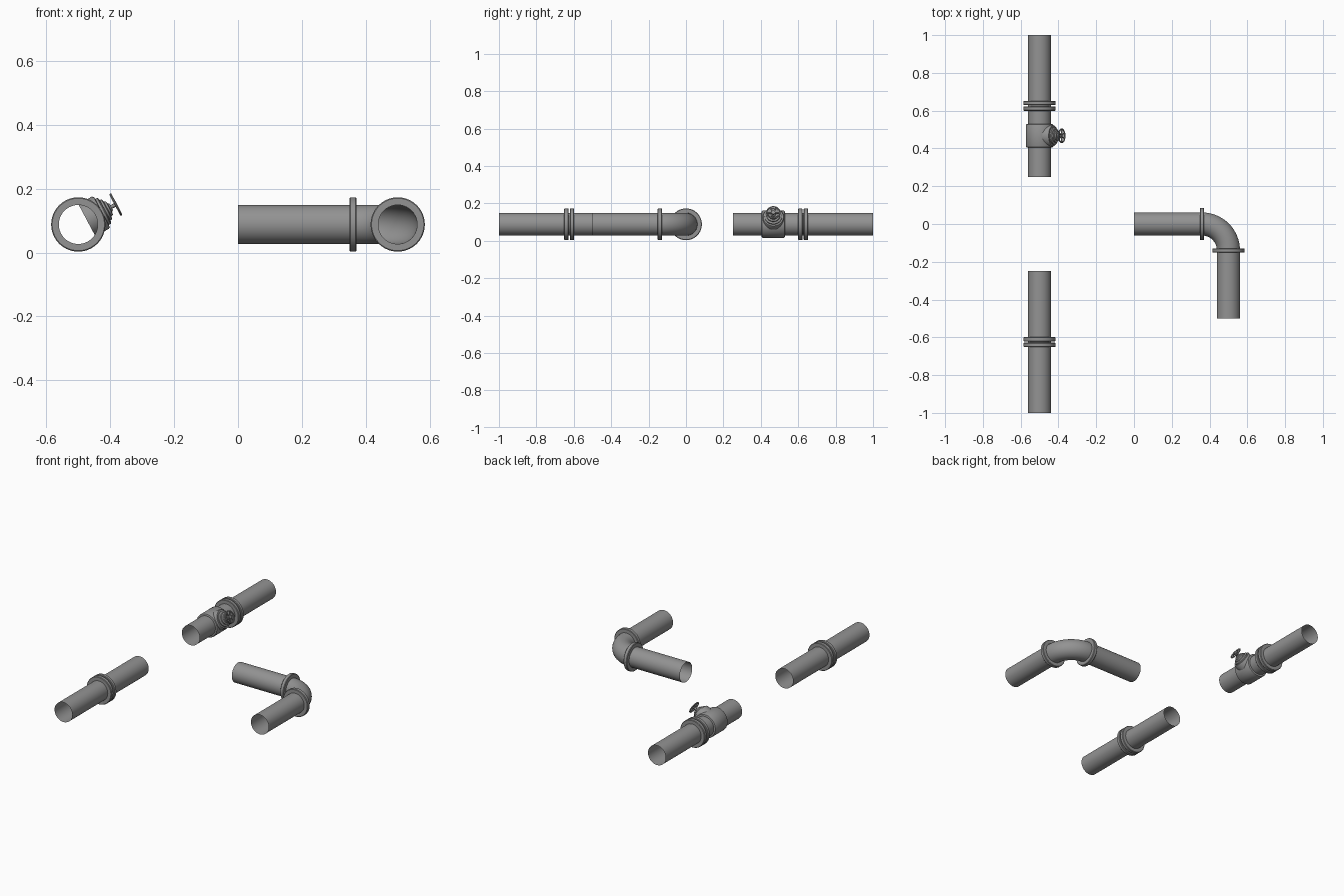
import bpy, bmesh
from math import sin, cos, pi, radians
from mathutils import Vector, Matrix

if "Cube" in bpy.data.objects:
    bpy.data.objects.remove(bpy.data.objects["Cube"], do_unlink=True)

AXIS_Z = 0.088      # height of every pipe centreline
PIPE_R = 0.061
FLANGE_R = 0.085
SIDES = 40

steel = bpy.data.materials.new("steel grey")
steel.use_nodes = True
steel.diffuse_color = (0.29, 0.29, 0.29, 1)
steel.node_tree.nodes["Principled BSDF"].inputs["Base Color"].default_value = (0.29, 0.29, 0.29, 1)


def finish(name, bm, matrix=Matrix()):
    bmesh.ops.remove_doubles(bm, verts=bm.verts, dist=1e-5)
    mesh = bpy.data.meshes.new(name)
    bm.to_mesh(mesh)
    bm.free()
    mesh.materials.append(steel)
    ob = bpy.data.objects.new(name, mesh)
    bpy.context.collection.objects.link(ob)
    ob.matrix_world = matrix
    bpy.ops.object.select_all(action='DESELECT')
    ob.select_set(True)
    bpy.context.view_layer.objects.active = ob
    bpy.ops.object.shade_smooth_by_angle(angle=radians(35))
    return ob


def frame(origin, axis):
    """Matrix that puts local +z along the axis at the origin."""
    return Matrix.Translation(origin) @ Vector(axis).to_track_quat('Z', 'Y').to_matrix().to_4x4()


def lathe(name, profile, origin, axis, sides=SIDES):
    """Revolve (radius, distance) points about the axis."""
    bm = bmesh.new()
    rings = [[bm.verts.new((r * cos(2 * pi * i / sides), r * sin(2 * pi * i / sides), d))
              for i in range(sides)] for r, d in profile]
    for a, b in zip(rings, rings[1:]):
        for i in range(sides):
            j = (i + 1) % sides
            bm.faces.new((a[i], a[j], b[j], b[i]))
    return finish(name, bm, frame(origin, axis))


def pipe(name, origin, axis, length):
    lathe(name, [(PIPE_R, 0), (PIPE_R, length)], origin, axis)


def flange(name, origin, axis, thick=0.023):
    h, c = thick / 2, 0.003
    lathe(name, [(PIPE_R, -h), (FLANGE_R - c, -h), (FLANGE_R, c - h),
                 (FLANGE_R, h - c), (FLANGE_R - c, h), (PIPE_R, h)], origin, axis)


X, Y = (1, 0, 0), (0, 1, 0)

# Straight run and valve run, each with a pair of joined flanges
for label, start, length, joint in (("straight", -1.0, 0.75, -0.625), ("valve", 0.25, 0.75, 0.626)):
    pipe(label + "_pipe", (-0.5, start, AXIS_Z), Y, length)
    for side, offset in (("front", -0.015), ("back", 0.015)):
        flange(f"{label}_{side}_flange", (-0.5, joint + offset, AXIS_Z), Y)

# Corner run: two pipes, two flanges and a quarter bend
BEND = 0.14
pipe("corner_side_pipe", (0, 0, AXIS_Z), X, 0.5 - BEND)
pipe("corner_front_pipe", (0.5, -0.5, AXIS_Z), Y, 0.5 - BEND)
flange("corner_side_flange", (0.5 - BEND, 0, AXIS_Z), X)
flange("corner_front_flange", (0.5, -BEND, AXIS_Z), Y)

bm = bmesh.new()
bmesh.ops.create_circle(bm, segments=SIDES, radius=PIPE_R,
                        matrix=frame((0.5 - BEND, 0, AXIS_Z), X))
bmesh.ops.spin(bm, geom=bm.verts[:] + bm.edges[:], cent=(0.5 - BEND, -BEND, AXIS_Z),
               axis=(0, 0, 1), angle=-pi / 2, steps=16, dvec=(0, 0, 0))
bmesh.ops.recalc_face_normals(bm, faces=bm.faces)
finish("elbow", bm)

# Valve body sleeve with rounded rims
VALVE = Vector((-0.5, 0.467, AXIS_Z))
BODY_R, HALF, RIM = 0.073, 0.062, 0.006
lathe("valve_body", [(PIPE_R, -HALF), (BODY_R - RIM, -HALF), (BODY_R - 0.002, 0.002 - HALF),
                     (BODY_R, RIM - HALF), (BODY_R, HALF - RIM), (BODY_R - 0.002, HALF - 0.002),
                     (BODY_R - RIM, HALF), (PIPE_R, HALF)], VALVE, Y)

# Stepped bonnet and stem, tilted up from the side
TILT = radians(28)
OUT = Vector((cos(TILT), 0, sin(TILT)))
lathe("valve_bonnet", [(0, 0.03), (0.057, 0.03), (0.057, 0.078), (0.054, 0.083), (0.046, 0.084),
                       (0.046, 0.091), (0.042, 0.094), (0.036, 0.095), (0.035, 0.101),
                       (0.026, 0.104), (0.024, 0.11), (0.014, 0.112), (0.012, 0.117),
                       (0, 0.117)], VALVE, OUT)
lathe("valve_stem", [(0.006, 0.11), (0.006, 0.137), (0, 0.137)], VALVE, OUT, 16)

# Hand wheel: rim, hub and spokes
WHEEL = VALVE + OUT * 0.133
RIM_R, TUBE = 0.035, 0.0038
lathe("wheel_rim", [(RIM_R + TUBE * cos(a * pi / 5), TUBE * sin(a * pi / 5)) for a in range(11)],
      WHEEL, OUT)
lathe("wheel_hub", [(0, -0.004), (0.01, -0.004), (0.01, 0.004), (0, 0.004)], WHEEL, OUT, 20)
bm = bmesh.new()
for k in range(3):
    bmesh.ops.create_cube(bm, size=1, matrix=Matrix.Rotation(k * pi / 3, 4, 'Z')
                          @ Matrix.Diagonal((RIM_R * 2, 0.006, 0.004, 1)))
finish("wheel_spokes", bm, frame(WHEEL, OUT))
